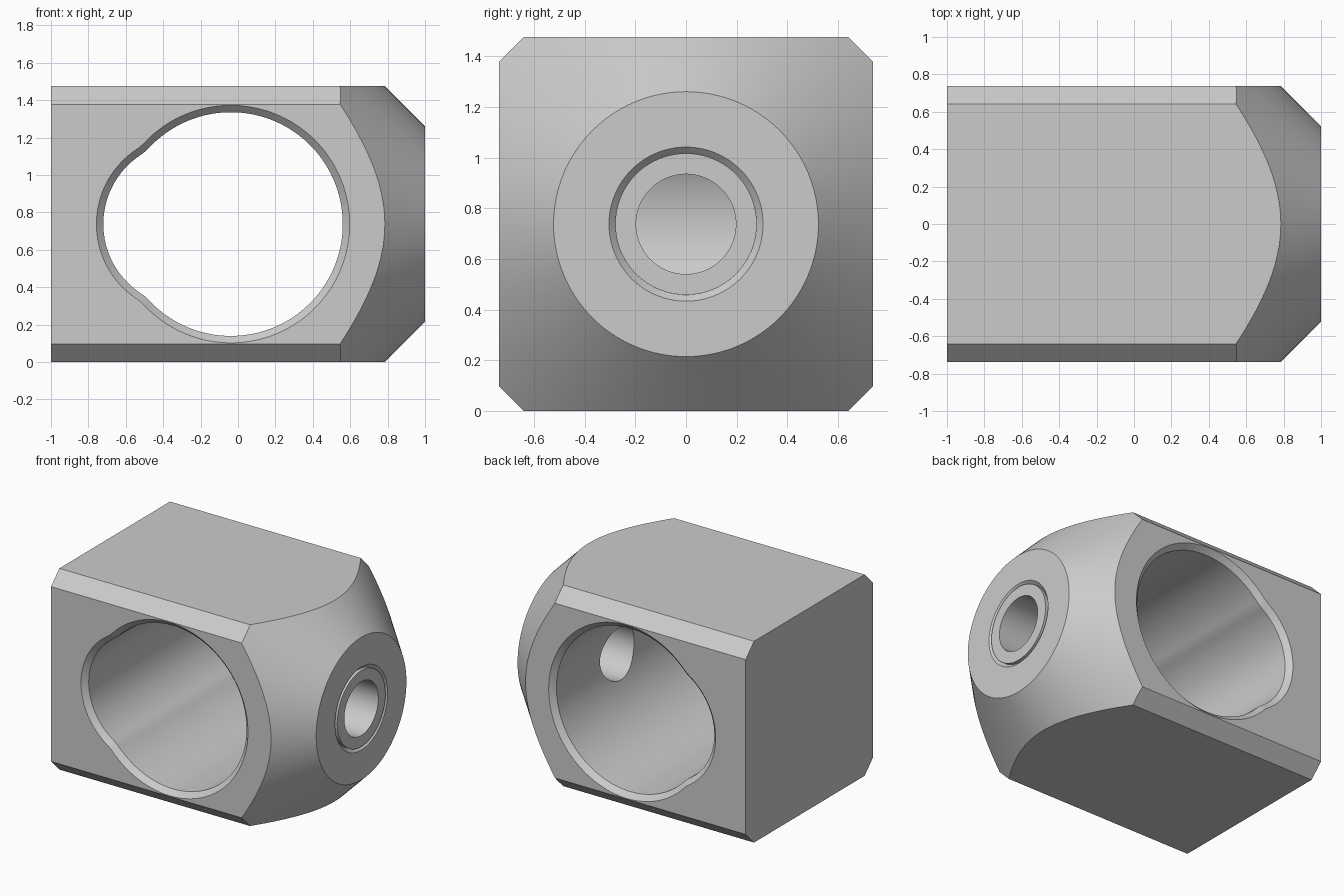
import bpy, bmesh, math
from mathutils import Matrix, Vector

cube = bpy.data.objects.get("Cube")
if cube:
    bpy.data.objects.remove(cube, do_unlink=True)

HALF = 0.7375      # half of the square section
BEVEL = 0.097      # long edge chamfers
SEG = 128

grey = bpy.data.materials.new("machined_grey")
grey.use_nodes = True
colour = (0.6, 0.6, 0.6, 1)
grey.diffuse_color = colour
grey.node_tree.nodes["Principled BSDF"].inputs["Base Color"].default_value = colour


def to_object(name, bm):
    bmesh.ops.recalc_face_normals(bm, faces=bm.faces[:])
    mesh = bpy.data.meshes.new(name)
    bm.to_mesh(mesh)
    bm.free()
    obj = bpy.data.objects.new(name, mesh)
    bpy.context.collection.objects.link(obj)
    return obj


def loft(name, rings, closed=False):
    """Skin a list of equal point rings; cap the ends or join them."""
    bm = bmesh.new()
    loops = [[bm.verts.new(p) for p in ring] for ring in rings]
    pairs = list(zip(loops, loops[1:]))
    if closed:
        pairs.append((loops[-1], loops[0]))
    else:
        bm.faces.new(loops[0])
        bm.faces.new(loops[-1])
    for a, b in pairs:
        for i in range(len(a)):
            j = (i + 1) % len(a)
            bm.faces.new((a[i], a[j], b[j], b[i]))
    return to_object(name, bm)


def circle(x, r):
    angles = [2 * math.pi * i / SEG for i in range(SEG)]
    return [(x, r * math.cos(a), HALF + r * math.sin(a)) for a in angles]


def combine(target, cutter, operation):
    mod = target.modifiers.new("cut", 'BOOLEAN')
    mod.operation = operation
    mod.solver = 'EXACT'
    mod.object = cutter
    bpy.context.view_layer.update()
    graph = bpy.context.evaluated_depsgraph_get()
    mesh = bpy.data.meshes.new_from_object(target.evaluated_get(graph))
    target.modifiers.clear()
    target.data = mesh
    bpy.data.objects.remove(cutter, do_unlink=True)


# Block with chamfered long edges
inner = HALF - BEVEL
section = []
for sy, sz in ((1, 1), (-1, 1), (-1, -1), (1, -1)):
    corner = [(sy * HALF, sz * inner), (sy * inner, sz * HALF)]
    section += corner if sy * sz > 0 else corner[::-1]
body = loft("housing_block", [[(x, y, HALF + z) for y, z in section] for x in (-1, 1.1)])

# Conical nose turned at 45 degrees
cone = loft("nose_cone", [circle(-1.1, 2.6225), circle(1, 0.5225)])
combine(body, cone, 'INTERSECT')

# Cross bore: a main circle blended with a smaller side lobe
CX, R, SHIFT, LOBE, BLEND = -0.038, 0.598, -0.24, 0.442, 0.012
N = 192
outline = []
for i in range(N):
    a = 2 * math.pi * (i + 0.5) / N
    side = SHIFT * math.cos(a) + math.sqrt(LOBE ** 2 - (SHIFT * math.sin(a)) ** 2)
    h = max(BLEND - abs(R - side), 0) / BLEND
    r = max(R, side) + h * h * BLEND / 4
    outline.append(Vector((CX + r * math.cos(a), HALF + r * math.sin(a))))


def bore_ring(y, grow):
    ring = []
    for i, p in enumerate(outline):
        t = (outline[(i + 1) % N] - outline[i - 1]).normalized()
        q = p + Vector((t.y, -t.x)) * grow
        ring.append((q.x, y, q.y))
    return ring


RIM, OVER = 0.037, 0.0125
bore = loft("bore_cutter", [
    bore_ring(-HALF - OVER, RIM + OVER), bore_ring(-HALF + RIM, 0),
    bore_ring(HALF - RIM, 0), bore_ring(HALF + OVER, RIM + OVER)])
combine(body, bore, 'DIFFERENCE')

# Pilot hole through the nose into the bore
combine(body, loft("hole_cutter", [circle(0.1, 0.197), circle(1.1, 0.197)]), 'DIFFERENCE')

# Narrow sloped groove around the hole bushing
groove = loft("groove_cutter", [
    circle(0.975, 0.279), circle(1.01, 0.279), circle(1.01, 0.314)], closed=True)
combine(body, groove, 'DIFFERENCE')

# Finish
body.data.materials.clear()
body.data.materials.append(grey)
for poly in body.data.polygons:
    poly.material_index = 0
bpy.ops.object.select_all(action='DESELECT')
body.select_set(True)
bpy.context.view_layer.objects.active = body
bpy.ops.object.shade_smooth_by_angle(angle=math.radians(25))
